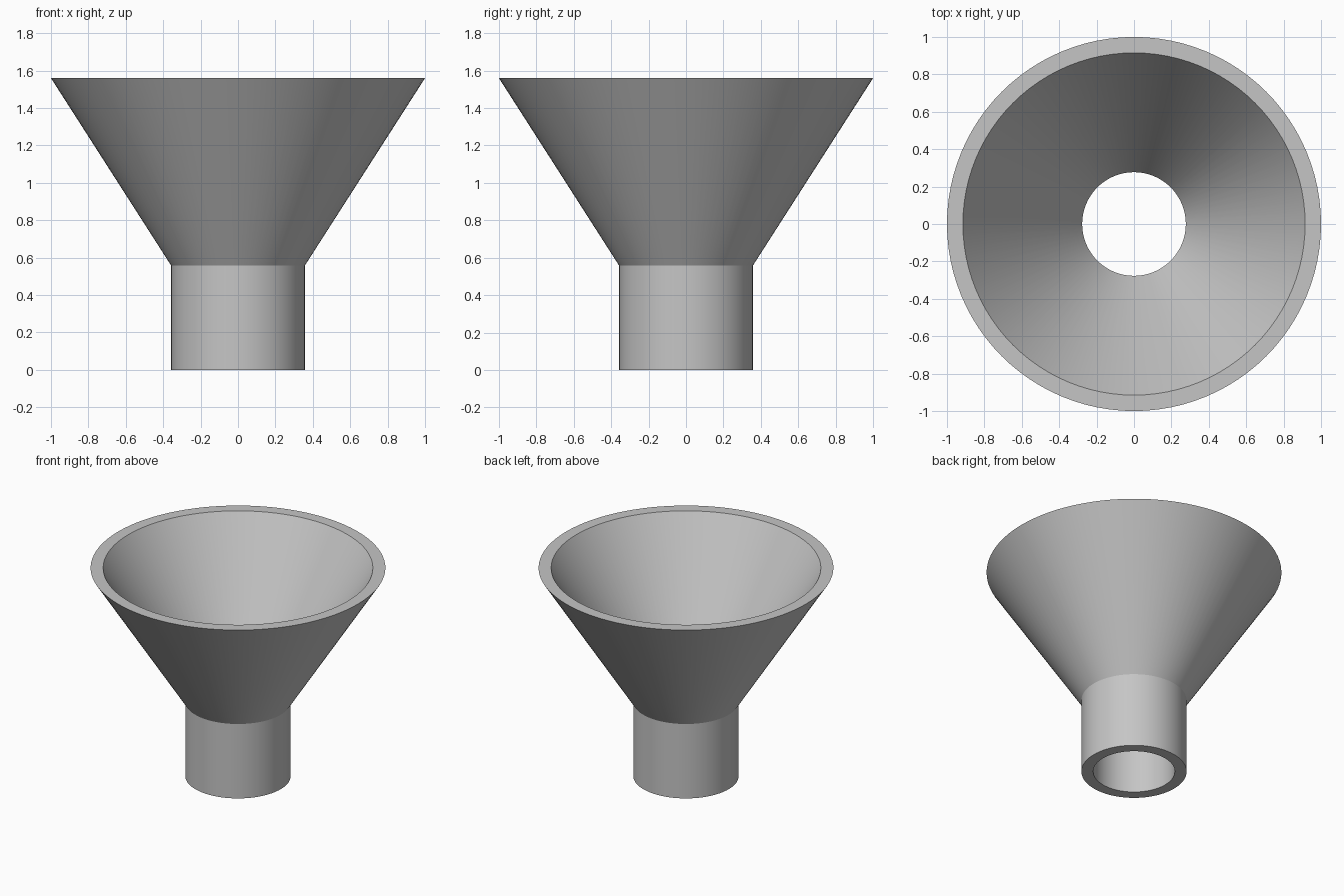
import bpy
import bmesh
import math

cube = bpy.data.objects.get("Cube")
if cube:
    bpy.data.objects.remove(cube, do_unlink=True)

SEGMENTS = 96
TOP, NECK = 1.56, 0.557

# Grey finish
grey = bpy.data.materials.new("plain grey")
grey.use_nodes = True
colour = (0.56, 0.56, 0.56, 1)
grey.diffuse_color = colour
grey.node_tree.nodes["Principled BSDF"].inputs["Base Color"].default_value = colour

# Closed wall section (radius, height): up the outside, down the inside
section = [(0.357, 0), (0.357, NECK), (1, TOP),
           (0.915, TOP), (0.277, NECK), (0.277, 0)]

# Funnel: the section turned around the vertical axis
bm = bmesh.new()
rings = []
for radius, height in section:
    ring = []
    for i in range(SEGMENTS):
        angle = math.tau * i / SEGMENTS
        ring.append(bm.verts.new((radius * math.cos(angle),
                                  radius * math.sin(angle), height)))
    rings.append(ring)
for a, lower in enumerate(rings):
    upper = rings[(a + 1) % len(rings)]
    for i in range(SEGMENTS):
        j = (i + 1) % SEGMENTS
        bm.faces.new((lower[i], lower[j], upper[j], upper[i]))
bmesh.ops.recalc_face_normals(bm, faces=bm.faces)

mesh = bpy.data.meshes.new("funnel")
bm.to_mesh(mesh)
bm.free()
mesh.materials.append(grey)
funnel = bpy.data.objects.new("funnel", mesh)
bpy.context.collection.objects.link(funnel)

# Smooth walls with crisp rims and neck
bpy.ops.object.select_all(action="DESELECT")
funnel.select_set(True)
bpy.context.view_layer.objects.active = funnel
bpy.ops.object.shade_smooth_by_angle(angle=math.radians(30))
